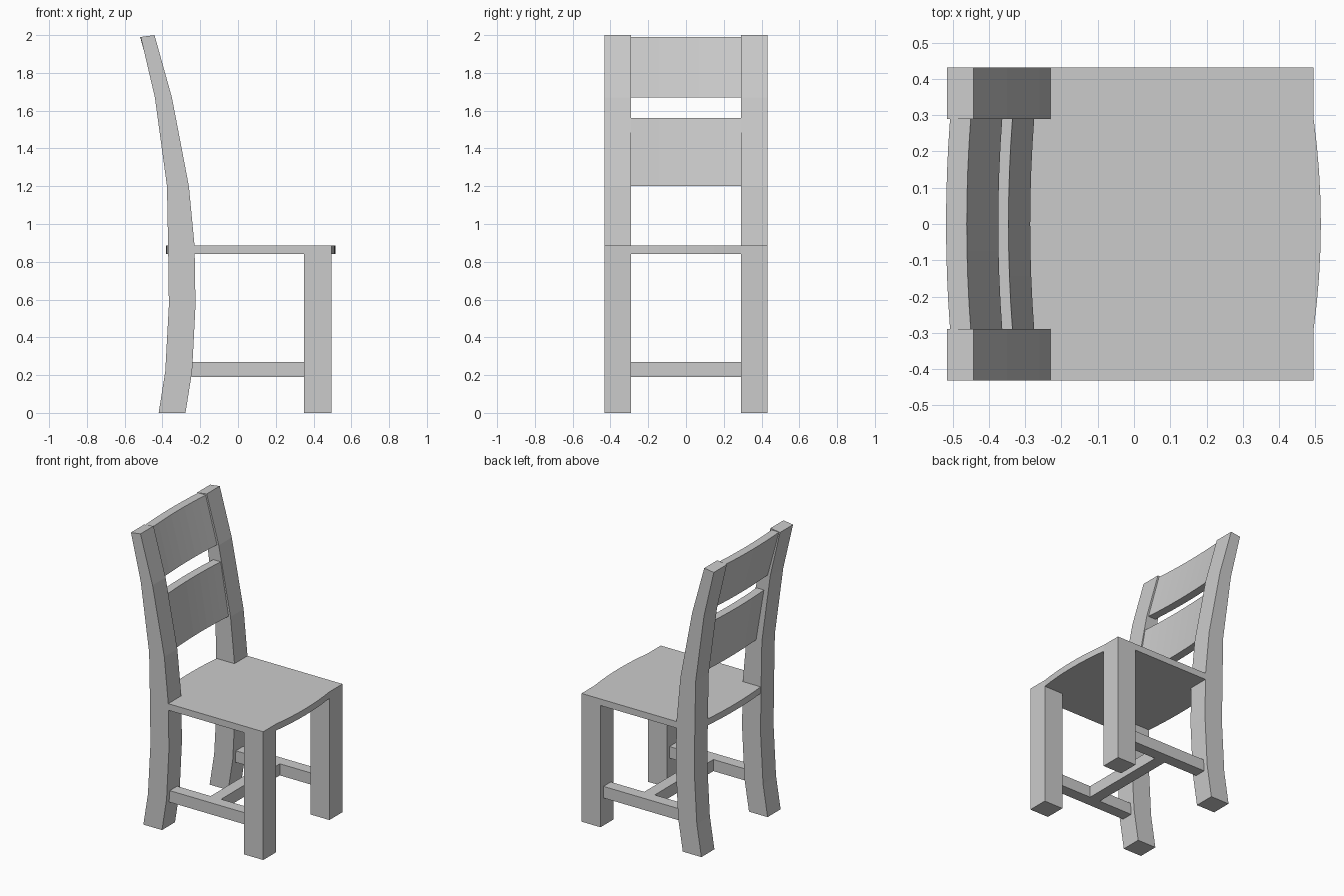
import bpy
import bmesh

cube = bpy.data.objects.get("Cube")
if cube:
    bpy.data.objects.remove(cube, do_unlink=True)

# One plain grey for the whole chair
GREY = (0.6, 0.6, 0.6, 1)
grey = bpy.data.materials.new("plain grey")
grey.use_nodes = True
grey.diffuse_color = GREY
grey.node_tree.nodes["Principled BSDF"].inputs["Base Color"].default_value = GREY

LEG_IN, LEG_OUT = 0.29, 0.432


def finish(name, bm):
    bmesh.ops.recalc_face_normals(bm, faces=bm.faces)
    mesh = bpy.data.meshes.new(name)
    bm.to_mesh(mesh)
    bm.free()
    mesh.materials.append(grey)
    obj = bpy.data.objects.new(name, mesh)
    bpy.context.collection.objects.link(obj)
    return obj


def loft(name, rings):
    """Skin matching rings of points and cap both ends."""
    bm = bmesh.new()
    loops = [[bm.verts.new(p) for p in ring] for ring in rings]
    for a, b in zip(loops, loops[1:]):
        for i in range(len(a)):
            j = (i + 1) % len(a)
            bm.faces.new((a[i], a[j], b[j], b[i]))
    bm.faces.new(loops[0])
    bm.faces.new(loops[-1])
    return finish(name, bm)


def box(name, x, y, z):
    ring = [(x[0], y[0]), (x[1], y[0]), (x[1], y[1]), (x[0], y[1])]
    return loft(name, [[(px, py, pz) for px, py in ring] for pz in z])


def bow(y):
    """0 at the inner leg faces, 1 on the centre line."""
    return max(0, 1 - (y / LEG_IN) ** 2)


inner_ys = [LEG_IN * i / 4 for i in range(-4, 5)]

# Seat: bowed front edge, and a bowed tongue between the back legs
outline = [(-0.23, -LEG_OUT), (0.495, -LEG_OUT)]
outline += [(0.495 + 0.02 * bow(y), y) for y in inner_ys]
outline += [(0.495, LEG_OUT), (-0.23, LEG_OUT), (-0.23, LEG_IN)]
outline += [(-0.367 - 0.014 * bow(y), y) for y in reversed(inner_ys)]
outline += [(-0.23, -LEG_IN)]
loft("seat", [[(x, y, z) for x, y in outline] for z in (0.84, 0.885)])

# Back leg side profile: back x, front x, height
profile = [(-0.42, -0.278, 0), (-0.385, -0.243, 0.22), (-0.366, -0.225, 0.57),
           (-0.37, -0.23, 0.885), (-0.376, -0.26, 1.2), (-0.44, -0.35, 1.67),
           (-0.515, -0.442, 2)]

for side, label in ((1, "left"), (-1, "right")):
    ys = (side * LEG_IN, side * LEG_OUT)
    box(f"front_leg_{label}", (0.35, 0.495), ys, (0, 0.84))
    rings = []
    for back, front, z in profile:
        back_z = z - 0.01 if z == 2 else z
        rings.append([(back, ys[0], back_z), (front, ys[0], z),
                      (front, ys[1], z), (back, ys[1], back_z)])
    loft(f"back_leg_{label}", rings)
    box(f"side_stretcher_{label}", (-0.245, 0.35),
        (side * 0.32, side * 0.4), (0.19, 0.27))

box("cross_stretcher", (0.015, 0.095), (-0.32, 0.32), (0.19, 0.27))


# Back slats: tilted and bowed backwards between the legs
def slat(name, low_x, high_x, low_z, high_z, thick=0.057):
    rings = []
    for y in inner_ys:
        b = 0.011 * bow(y)
        rings.append([(low_x - b, y, low_z), (high_x - b, y, high_z),
                      (high_x - thick - b, y, high_z), (low_x - thick - b, y, low_z)])
    loft(name, rings)


slat("upper_back_slat", -0.363, -0.45, 1.67, 1.99)
slat("lower_back_slat", -0.275, -0.335, 1.2, 1.56)
